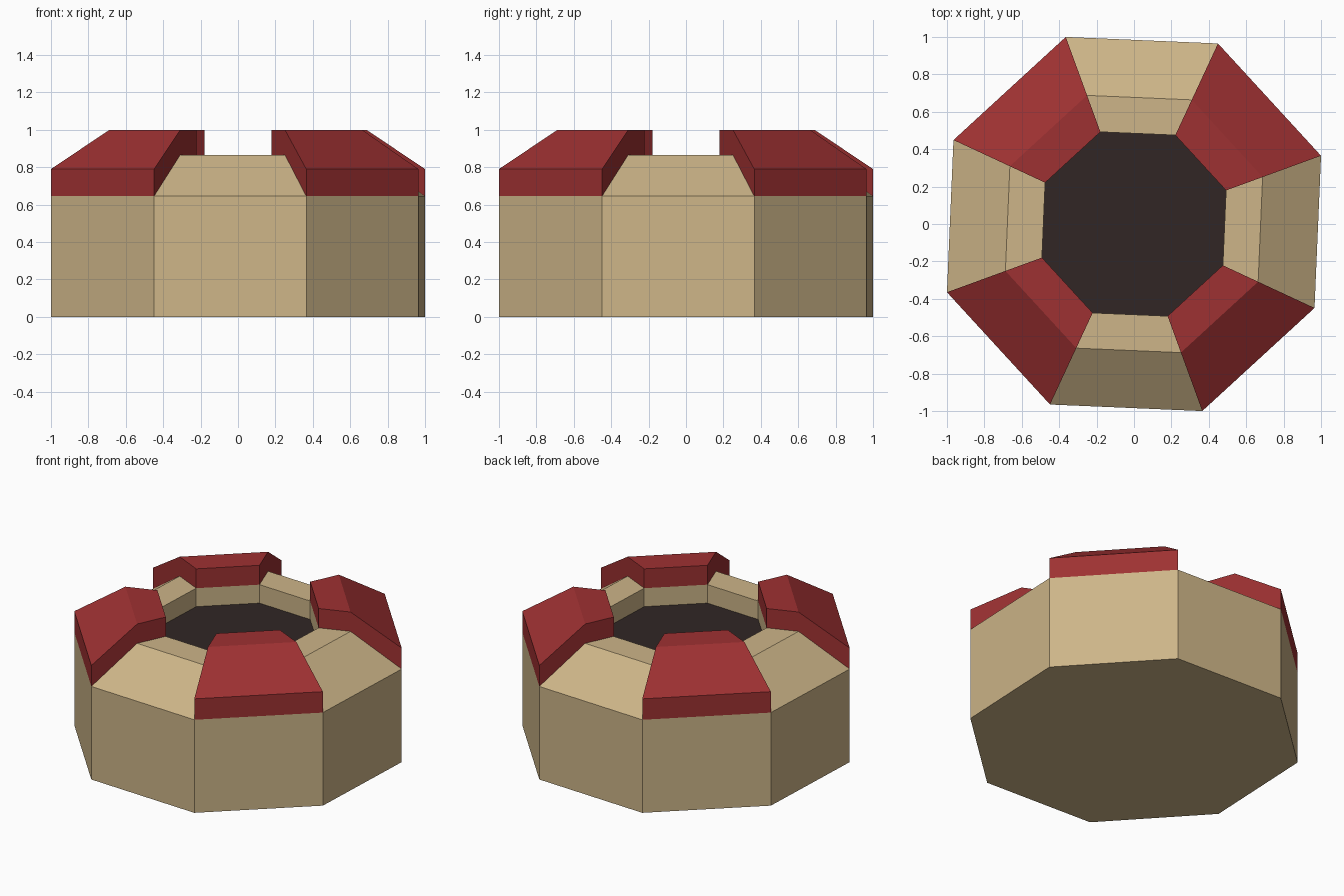
import bpy, bmesh, math

if "Cube" in bpy.data.objects:
    bpy.data.objects.remove(bpy.data.objects["Cube"])

def srgb(r, g, b):
    lin = lambda c: c / 12.92 if c <= 0.04045 else ((c + 0.055) / 1.055) ** 2.4
    return (lin(r / 255), lin(g / 255), lin(b / 255), 1)

def material(name, rgb):
    m = bpy.data.materials.new(name)
    m.diffuse_color = srgb(*rgb)
    m.use_nodes = True
    m.node_tree.nodes["Principled BSDF"].inputs["Base Color"].default_value = m.diffuse_color
    return m

TAN = material("tan", (205, 181, 136))
RED = material("red", (158, 49, 50))
DARK = material("dark_floor", (49, 38, 37))

SIDES = 8
START = math.radians(20.05)   # slight twist of the octagon

def point(r, z, k):
    a = START + k * math.tau / SIDES
    return (r * math.cos(a), r * math.sin(a), z)

def finish(name, bm, mats):
    bmesh.ops.recalc_face_normals(bm, faces=bm.faces)
    me = bpy.data.meshes.new(name)
    bm.to_mesh(me)
    bm.free()
    for m in mats:
        me.materials.append(m)
    ob = bpy.data.objects.new(name, me)
    bpy.context.collection.objects.link(ob)
    return ob

# Octagonal body: profile (radius, height) from base up over the rim to the well
profile = [(1.0645, 0), (1.0645, 0.645), (0.732, 0.866), (0.524, 0.866), (0.524, 0.738)]
bm = bmesh.new()
rings = [[bm.verts.new(point(r, z, k)) for k in range(SIDES)] for r, z in profile]
for low, high in zip(rings, rings[1:]):
    for k in range(SIDES):
        j = (k + 1) % SIDES
        bm.faces.new((low[k], low[j], high[j], high[k]))
bm.faces.new(rings[0])
bm.faces.new(rings[-1]).material_index = 1   # dark well floor
finish("body", bm, [TAN, DARK])

# Red raised plates on every second side
section = [(1.0645, 0.645), (1.0645, 0.79), (0.732, 1.0),
           (0.524, 1.0), (0.524, 0.866), (0.732, 0.866)]
for k in range(0, SIDES, 2):
    bm = bmesh.new()
    a, b = [[bm.verts.new(point(r, z, n)) for r, z in section] for n in (k, k + 1)]
    bm.faces.new(a)
    bm.faces.new(b)
    for i in range(len(section)):
        j = (i + 1) % len(section)
        bm.faces.new((a[i], a[j], b[j], b[i]))
    finish(f"rim_plate_{k // 2 + 1}", bm, [RED])
